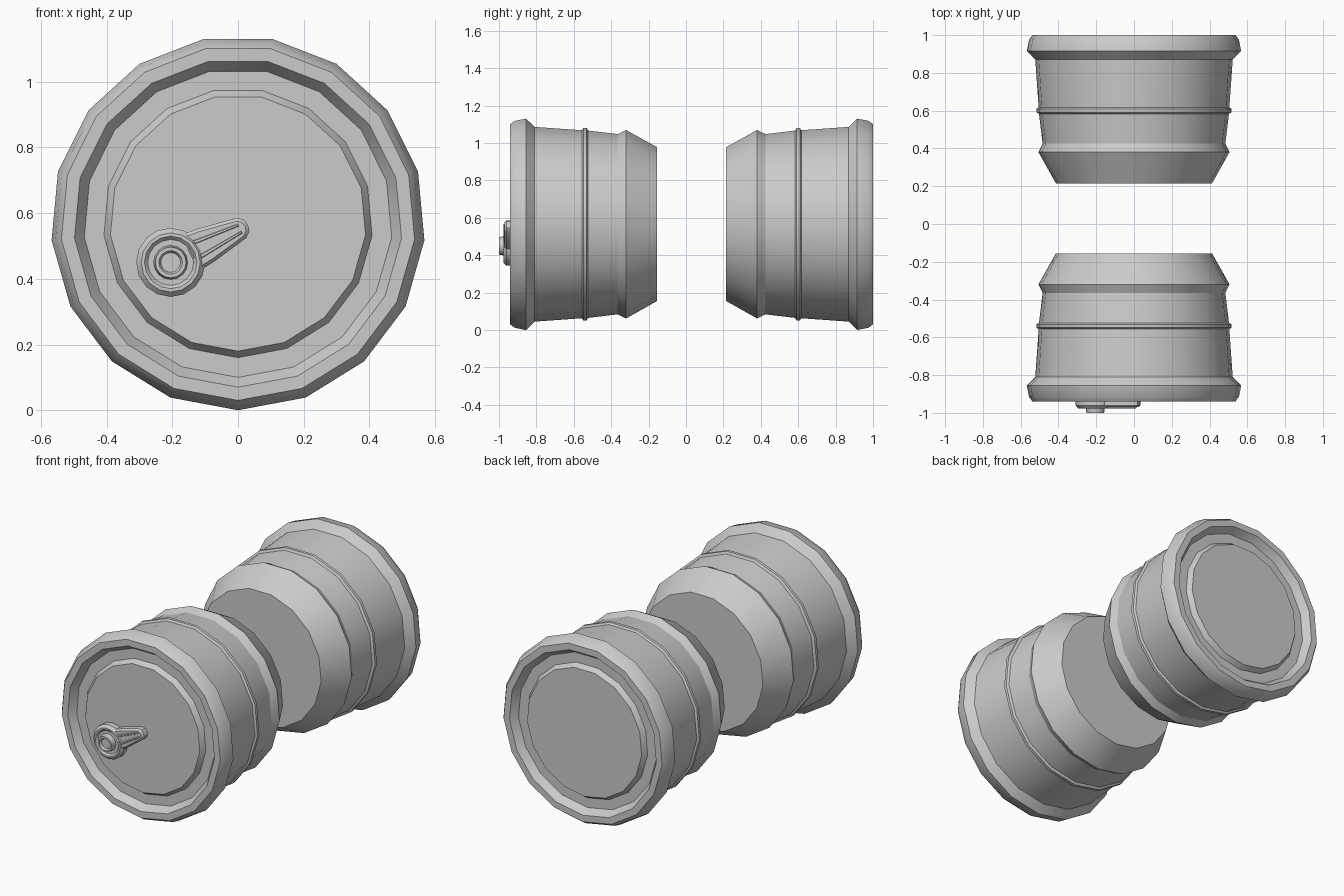
import bpy, bmesh, math
from mathutils import Matrix, Vector

if "Cube" in bpy.data.objects:
    bpy.data.objects.remove(bpy.data.objects["Cube"])


def finish(name, bm, angle=30):
    bmesh.ops.recalc_face_normals(bm, faces=bm.faces)
    me = bpy.data.meshes.new(name)
    bm.to_mesh(me)
    bm.free()
    ob = bpy.data.objects.new(name, me)
    bpy.context.collection.objects.link(ob)
    bpy.ops.object.select_all(action='DESELECT')
    ob.select_set(True)
    bpy.context.view_layer.objects.active = ob
    bpy.ops.object.shade_smooth_by_angle(angle=math.radians(angle))
    return ob


def lathe(name, profile, sides, cx, cz, y0, direction):
    """Turn (radius, depth) points around the y axis; both ends are capped."""
    bm = bmesh.new()
    rings = []
    for r, d in profile:
        ring = []
        for i in range(sides):
            a = -math.pi / 2 + 2 * math.pi * i / sides
            ring.append(bm.verts.new((cx + r * math.cos(a), y0 + direction * d,
                                      cz + r * math.sin(a))))
        rings.append(ring)
    for a, b in zip(rings, rings[1:]):
        for i in range(sides):
            j = (i + 1) % sides
            bm.faces.new((a[i], a[j], b[j], b[i]))
    bm.faces.new(rings[0])
    bm.faces.new(rings[-1])
    return finish(name, bm)


# Half barrels: raised lid panel, groove, thick rim, hoop, flared inner end
barrel = [(.39, .015), (.41, .045), (.47, .045), (.50, 0), (.54, 0),
          (.558, .025), (.57, .085), (.53, .125), (.525, .13),
          (.507, .383), (.519, .391), (.519, .409), (.505, .417),
          (.486, .575), (.508, .62), (.415, .785)]
lathe("front_half_barrel", barrel, 17, 0, .57, -.94, 1)
lathe("back_half_barrel", barrel, 17, 0, .57, 1.0, -1)

# Tap: round boss with a ring groove and hollow centre knob
TX, TZ = -.205, .45
boss = [(.105, .08), (.105, .04), (.09, .024), (.08, .024), (.07, .035),
        (.052, .035), (.047, 0), (.036, 0), (.03, .012)]
lathe("tap_boss", boss, 16, TX, TZ, -1.0, 1)


# Tap handle: tapered lever with chamfered front and two thin ribs
def lever(name, outline, y_back, y_front, chamfer):
    bm = bmesh.new()
    turn = Matrix.Rotation(math.radians(26), 2)
    vs = []
    for p in outline:
        q = turn @ Vector(p)
        vs.append(bm.verts.new((TX + q.x, y_back, TZ + q.y)))
    face = bm.faces.new(vs)
    ext = bmesh.ops.extrude_face_region(bm, geom=[face])["geom"]
    for v in ext:
        if isinstance(v, bmesh.types.BMVert):
            v.co.y = y_front
    front = [e for e in bm.edges if all(abs(v.co.y - y_front) < 1e-5 for v in e.verts)]
    bmesh.ops.bevel(bm, geom=front, offset=chamfer, segments=1, affect='EDGES')
    return finish(name, bm)


lever("tap_handle", [(.06, -.062), (.12, -.056), (.24, -.034), (.257, -.02),
                     (.262, 0), (.257, .02), (.24, .034), (.12, .056), (.06, .062)],
      -.92, -.97, .01)
for side, label in ((1, "upper"), (-1, "lower")):
    lever("tap_handle_rib_" + label,
          [(.09, side * .018), (.235, side * .008), (.235, side * .016), (.09, side * .03)],
          -.965, -.976, .002)
